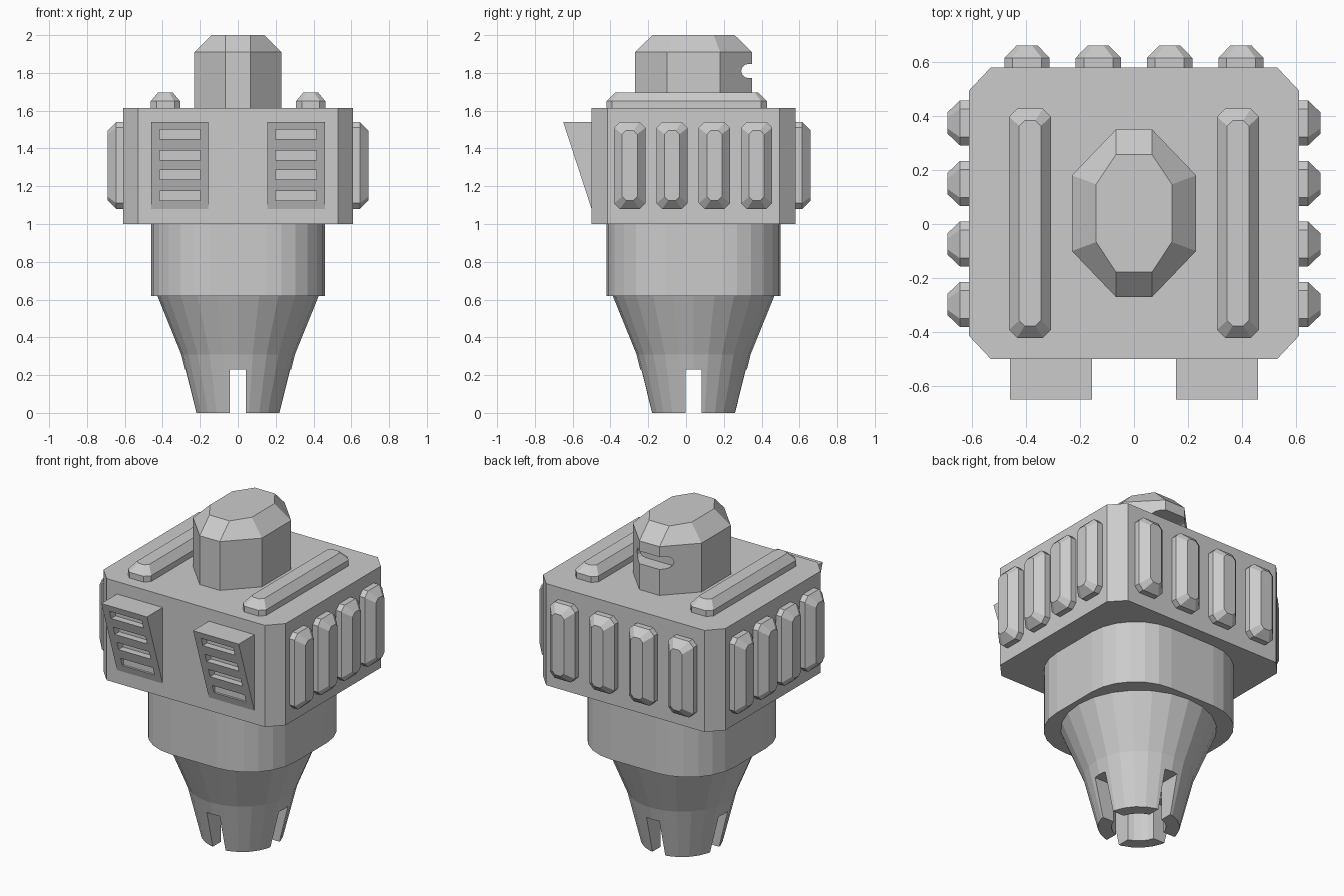
import bpy, bmesh, math
from mathutils import Matrix, Vector

if "Cube" in bpy.data.objects:
    bpy.data.objects.remove(bpy.data.objects["Cube"])

CY = 0.04  # y of the main axis


def loft(name, rings, matrix=Matrix()):
    """Skin a list of equal-length point rings and cap both ends."""
    bm = bmesh.new()
    loops = [[bm.verts.new(matrix @ Vector(p)) for p in ring] for ring in rings]
    n = len(loops[0])
    for a, b in zip(loops, loops[1:]):
        for i in range(n):
            j = (i + 1) % n
            bm.faces.new((a[i], a[j], b[j], b[i]))
    bm.faces.new(loops[0])
    bm.faces.new(loops[-1])
    bmesh.ops.recalc_face_normals(bm, faces=bm.faces)
    me = bpy.data.meshes.new(name)
    bm.to_mesh(me)
    bm.free()
    ob = bpy.data.objects.new(name, me)
    bpy.context.collection.objects.link(ob)
    return ob


def octagon(hx, hy, fx, fy, z):
    """Octagon with half sizes hx, hy and half flats fx, fy."""
    return [(hx, -fy, z), (hx, fy, z), (fx, hy, z), (-fx, hy, z),
            (-hx, fy, z), (-hx, -fy, z), (-fx, -hy, z), (fx, -hy, z)]


def circle(r, z, n=24):
    return [(r * math.cos(2 * math.pi * i / n), r * math.sin(2 * math.pi * i / n), z)
            for i in range(n)]


def rounded_square(h, r, z, seg=6):
    pts = []
    for q, (sx, sy) in enumerate([(1, 1), (-1, 1), (-1, -1), (1, -1)]):
        for i in range(seg + 1):
            a = (q + i / seg) * math.pi / 2
            pts.append((sx * (h - r) + r * math.cos(a), sy * (h - r) + r * math.sin(a), z))
    return pts


def box(name, x0, x1, y0, y1, z0, z1):
    return loft(name, [[(x0, y0, z), (x1, y0, z), (x1, y1, z), (x0, y1, z)] for z in (z0, z1)])


def cut(ob, cutters):
    """Subtract each cutter, apply, and remove the cutter."""
    for c in cutters:
        c.hide_render = True
        m = ob.modifiers.new("cut", 'BOOLEAN')
        m.operation, m.solver, m.object = 'DIFFERENCE', 'EXACT', c
        bpy.context.view_layer.objects.active = ob
        bpy.ops.object.modifier_apply(modifier=m.name)
        bpy.data.objects.remove(c)


def rib(name, length, width, matrix):
    """Raised bar: straight octagonal base, then a bevel to a narrow top."""
    h, w = length / 2, width / 2
    loft(name, [octagon(w, h, w - 0.03, h - 0.03, -0.01),
                octagon(w, h, w - 0.03, h - 0.03, 0.035),
                octagon(0.04, h - 0.045, 0.02, h - 0.065, 0.08)], matrix)


axis = Matrix.Translation((0, CY, 0))

# Chamfered main block
loft("main_block", [octagon(0.61, 0.54, 0.53, 0.455, z) for z in (1.0, 1.615)], axis)

# Rounded collar under the block
loft("collar", [rounded_square(0.46, 0.31, z) for z in (0.62, 1.01)], axis)

# Tapered hollow nozzle with two crossing slots
nozzle = loft("nozzle", [circle(0.225, 0), circle(0.302, 0.31), circle(0.43, 0.625)], axis)
cut(nozzle, [loft("bore", [circle(0.15, z) for z in (-0.1, 0.25)], axis),
             box("slot_x", -0.5, 0.5, CY - 0.043, CY + 0.043, -0.1, 0.23),
             box("slot_y", -0.043, 0.043, CY - 0.5, CY + 0.5, -0.1, 0.23)])

# Octagonal head with a rounded slot in the back
head = loft("head", [octagon(0.23, 0.31, 0.067, 0.14, 1.60),
                     octagon(0.23, 0.31, 0.067, 0.14, 1.91),
                     octagon(0.14, 0.217, 0.067, 0.107, 2.0)], axis)
stadium = []
for s in (1, -1):
    for i in range(7):
        a = -math.pi / 2 + math.pi * i / 6
        stadium.append((s * (0.085 + 0.038 * math.cos(a)), s * math.sin(a) * 0.038 + 1.81))
cut(head, [loft("head_slot", [[(x, y, z) for x, z in stadium] for y in (0.267, 0.5)])])

# Side ribs (left and right) and back ribs
for side in (1, -1):
    for k in range(4):
        # local x -> y, local y -> z, local z -> outward x
        m = Matrix(((0, 0, side, side * 0.61), (1, 0, 0, -0.298 + 0.224 * k),
                    (0, 1, 0, 1.31), (0, 0, 0, 1)))
        rib("side_rib", 0.46, 0.165, m)
for x in (-0.396, -0.132, 0.132, 0.396):
    m = Matrix(((1, 0, 0, x), (0, 0, 1, 0.58), (0, 1, 0, 1.31), (0, 0, 0, 1)))
    rib("back_rib", 0.46, 0.168, m)

# Long rails on top
for side in (1, -1):
    rib("top_rail", 0.85, 0.155, Matrix.Translation((side * 0.385, 0.003, 1.615)))

# Wedge-shaped front vents with four louvre slots each
for side in (1, -1):
    x0, x1 = sorted((side * 0.155, side * 0.46))
    vent = loft("front_vent", [[(x, -0.49, 1.08), (x, -0.50, 1.08), (x, -0.65, 1.54), (x, -0.49, 1.54)]
                               for x in (x0, x1)])
    slots = []
    for z in (1.15, 1.26, 1.365, 1.475):
        y = -0.50 - 0.15 * (z - 1.08) / 0.46
        slots.append(box("vent_slot", side * 0.307 - 0.108, side * 0.307 + 0.108,
                         -0.8, min(y + 0.05, -0.502), z - 0.025, z + 0.025))
    cut(vent, slots)
